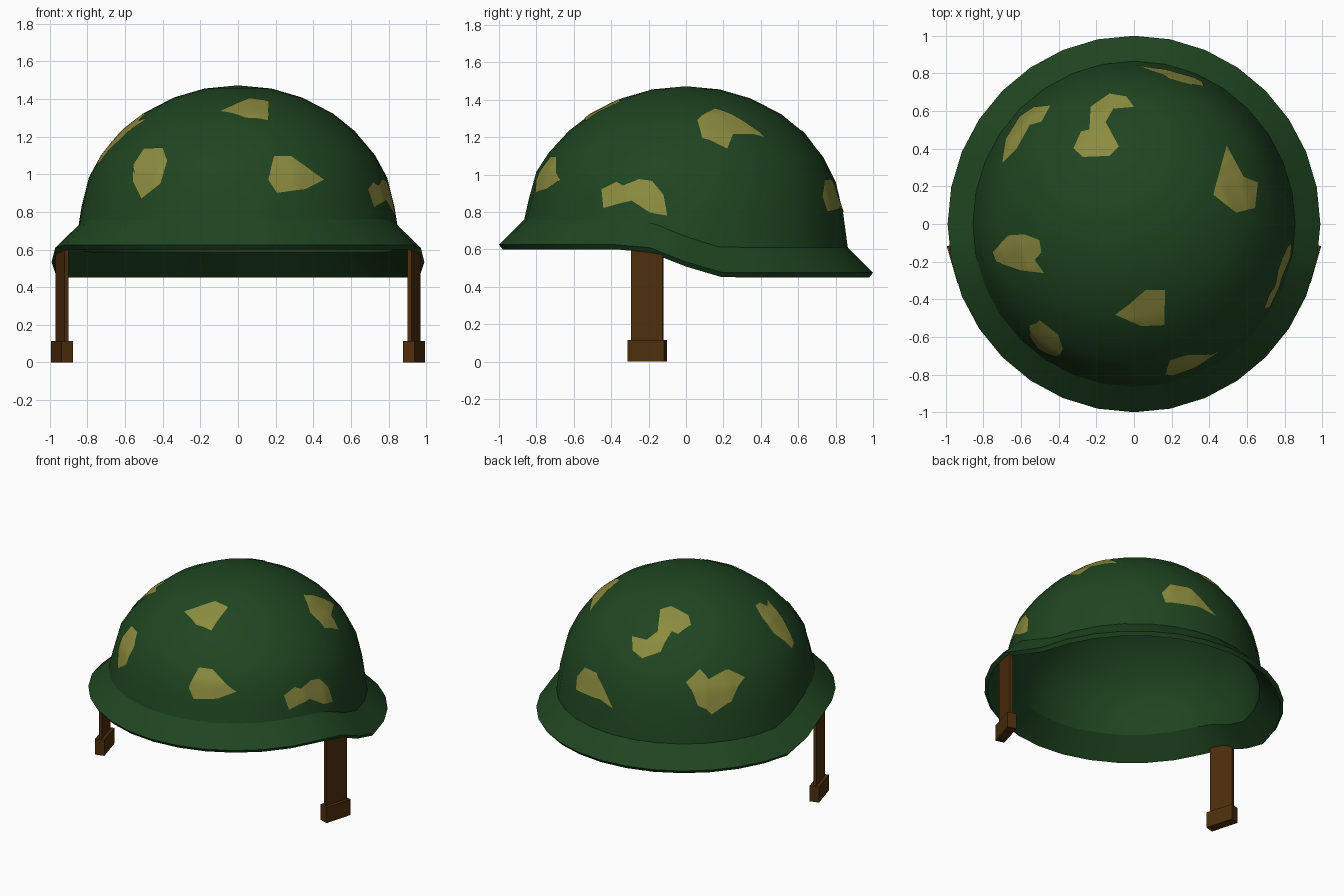
import bpy, bmesh, math
from mathutils import Vector, Matrix
from mathutils.bvhtree import BVHTree

if "Cube" in bpy.data.objects:
    bpy.data.objects.remove(bpy.data.objects["Cube"])

SIDES = 32


def material(name, rgb):
    m = bpy.data.materials.new(name)
    m.diffuse_color = (*rgb, 1)
    m.use_nodes = True
    m.node_tree.nodes["Principled BSDF"].inputs["Base Color"].default_value = m.diffuse_color
    return m


green = material("dark_green", (0.014, 0.06, 0.015))
olive = material("olive_yellow", (0.26, 0.26, 0.05))
brown = material("brown_leather", (0.075, 0.027, 0.004))


def finish(bm, name, mat, angle=None):
    me = bpy.data.meshes.new(name)
    bm.to_mesh(me)
    bm.free()
    me.materials.append(mat)
    ob = bpy.data.objects.new(name, me)
    bpy.context.collection.objects.link(ob)
    if angle:
        bpy.ops.object.select_all(action='DESELECT')
        ob.select_set(True)
        bpy.context.view_layer.objects.active = ob
        bpy.ops.object.shade_smooth_by_angle(angle=math.radians(angle))
    return ob


def drop(y):
    # the brim sits lower towards the back
    t = min(1, max(0, (y + 0.30) / 0.52))
    return 0.15 * t * t * (3 - 2 * t)


# Shell: profile of (radius, height, share of the rear drop), outside then inside
outer = [(.18, 1.455, 0), (.345, 1.407, 0), (.51, 1.322, 0), (.625, 1.235, .05),
         (.735, 1.115, .15), (.80, 1.015, .35), (.84, .87, .5), (.865, .76, 1)]
rim = [(1.0, .625, 1), (.98, .60, 1)]
inner = [(r - .025, z - .025, w) for r, z, w in reversed(outer)]

bm = bmesh.new()
rings = []
for r, z, w in outer + rim + inner:
    ring = []
    for i in range(SIDES):
        a = 2 * math.pi * i / SIDES
        x, y = .99 * r * math.cos(a), r * math.sin(a)
        ring.append(bm.verts.new((x, y, z - w * drop(y))))
    rings.append(ring)
for a, b in zip(rings, rings[1:]):
    for i in range(SIDES):
        j = (i + 1) % SIDES
        bm.faces.new((a[i], b[i], b[j], a[j]))
for ring, z in ((rings[0], 1.472), (rings[-1], 1.447)):
    pole = bm.verts.new((0, 0, z))
    for i in range(SIDES):
        bm.faces.new((pole, ring[i], ring[(i + 1) % SIDES]))
bmesh.ops.recalc_face_normals(bm, faces=bm.faces)
shell_tree = BVHTree.FromBMesh(bm)
finish(bm, "helmet_shell", green, 28)

# Camouflage patches: flat outlines projected onto the shell along a view axis
views = {
    'top': (lambda u, v: Vector((u, v, 3)), Vector((0, 0, -1))),
    'front': (lambda u, v: Vector((u, -3, v)), Vector((0, 1, 0))),
    'back': (lambda u, v: Vector((u, 3, v)), Vector((0, -1, 0))),
    'right': (lambda u, v: Vector((3, u, v)), Vector((-1, 0, 0))),
}
patches = [
    ('top', [(-.32, .40), (-.28, .49), (-.235, .50), (-.23, .62), (-.13, .69), (-.04, .675),
             (0, .62), (-.11, .61), (-.15, .54), (-.08, .41), (-.13, .36), (-.27, .355)]),
    ('top', [(.49, .415), (.58, .25), (.655, .22), (.64, .085), (.54, .06), (.42, .155),
             (.435, .215)]),
    ('top', [(.06, -.35), (.165, -.35), (.16, -.535), (.04, -.54), (-.1, -.48), (-.02, -.42)]),
    ('top', [(-.75, -.15), (-.665, -.06), (-.58, -.055), (-.5, -.085), (-.49, -.15),
             (-.525, -.19), (-.475, -.26), (-.6, -.245), (-.73, -.2)]),
    ('top', [(-.70, .32), (-.68, .45), (-.605, .57), (-.53, .62), (-.44, .63), (-.49, .54),
             (-.55, .525), (-.62, .40)]),
    ('front', [(.19, 1.095), (.28, 1.095), (.455, .97), (.355, .92), (.205, .90), (.16, .97)]),
    ('front', [(-.5, 1.135), (-.4, 1.14), (-.375, 1.07), (-.41, .95), (-.51, .87),
               (-.555, .96), (-.555, 1.05)]),
    ('back', [(0, .79), (.12, .82), (.36, .80), (.37, .88), (.30, .97), (.18, .975), (.1, .9)]),
    ('right', [(-.45, .92), (-.37, .96), (-.335, .94), (-.25, .975), (-.11, .97), (-.12, .89),
               (-.10, .78), (-.19, .795), (-.29, .86), (-.37, .84), (-.44, .82)]),
]
patches[-1][1][4] = (-.18, .965)
for n, (view, outline) in enumerate(patches, 1):
    place, ray = views[view]
    bm = bmesh.new()
    bm.faces.new([bm.verts.new(place(u, v)) for u, v in outline])
    bmesh.ops.triangulate(bm, faces=bm.faces[:])
    bmesh.ops.subdivide_edges(bm, edges=bm.edges[:], cuts=5, use_grid_fill=True)
    for v in bm.verts:
        hit, normal, _, _ = shell_tree.ray_cast(v.co, ray)
        if hit:
            v.co = hit - ray * 0.001 + normal * 0.004
    bm.normal_update()
    for f in bm.faces:
        if f.normal.dot(ray) > 0:
            f.normal_flip()
    finish(bm, f"camouflage_patch_{n}", olive, 40)

# Chin straps with end pieces, turned to follow the rim
for side, label in ((1, "right"), (-1, "left")):
    place = Matrix.Translation((side * .935, -.207, 0)) @ Matrix.Rotation(-side * math.radians(16), 4, 'Z')
    for part, thick, width, low, high in (("chin_strap", .022, .176, .10, .62),
                                          ("strap_end", .065, .203, 0, .115)):
        bm = bmesh.new()
        bmesh.ops.create_cube(bm, size=1)
        for v in bm.verts:
            v.co = (v.co.x * thick, v.co.y * width, low if v.co.z < 0 else high)
            if part == "chin_strap" and v.co.z > .5 and v.co.y > 0:
                v.co.z -= .035
        bm.transform(place)
        finish(bm, f"{label}_{part}", brown)
